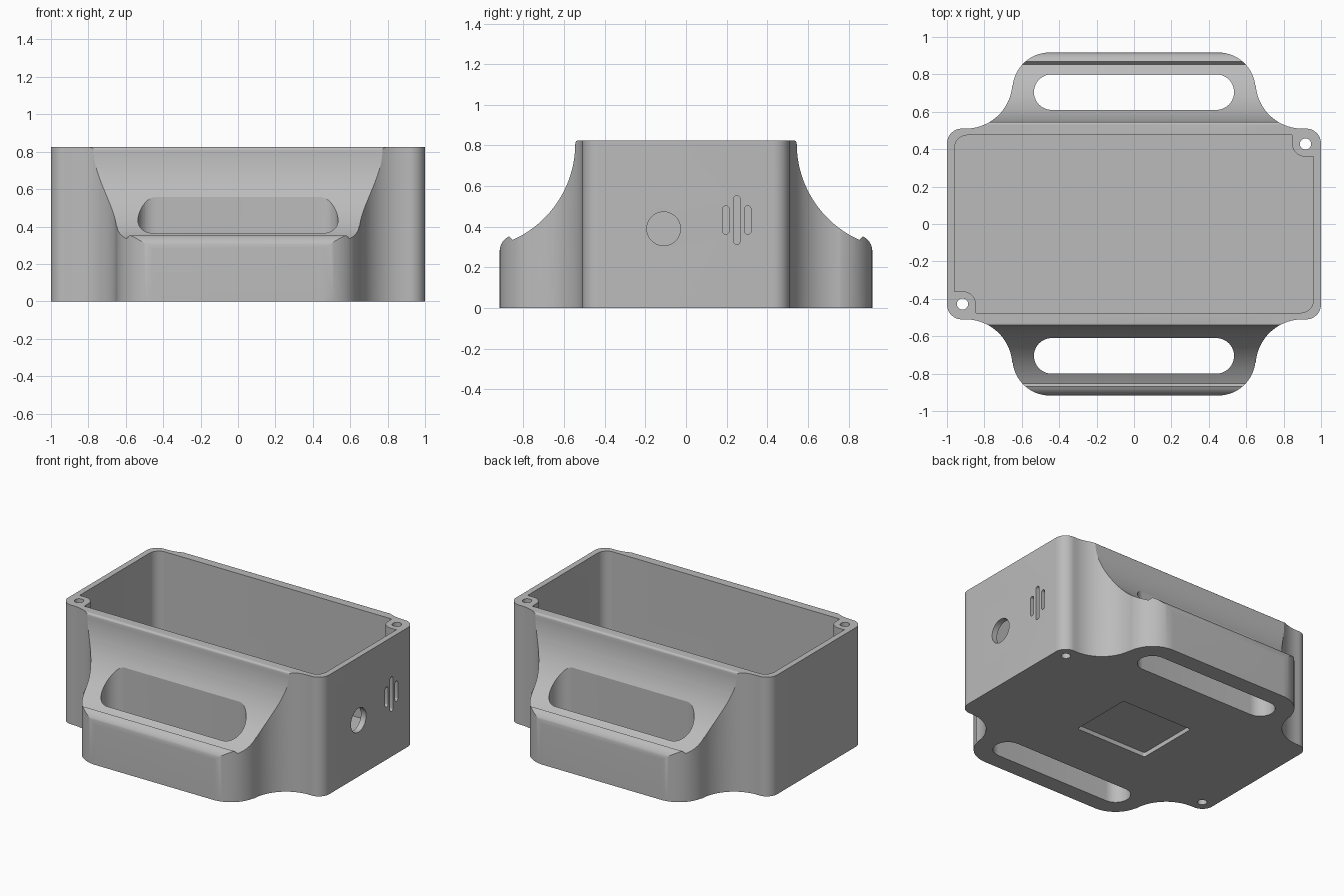
import bpy, bmesh, math
from mathutils import Matrix, Vector

if "Cube" in bpy.data.objects:
    bpy.data.objects.remove(bpy.data.objects["Cube"])

HEIGHT, FLOOR = 0.825, 0.075

grey = bpy.data.materials.new("plain grey")
grey.diffuse_color = (0.5, 0.5, 0.5, 1)
grey.use_nodes = True
grey.node_tree.nodes["Principled BSDF"].inputs["Base Color"].default_value = grey.diffuse_color


def arc(cx, cy, r, a0, a1, n=16):
    """Points on a circular arc, angles in degrees."""
    return [(cx + r * math.cos(math.radians(a0 + (a1 - a0) * i / n)),
             cy + r * math.sin(math.radians(a0 + (a1 - a0) * i / n))) for i in range(n + 1)]


def rounded_rect(cx, cy, hx, hy, r, n=10):
    pts = []
    for sx, sy, a in ((1, 1, 0), (-1, 1, 90), (-1, -1, 180), (1, -1, 270)):
        pts += arc(cx + sx * (hx - r), cy + sy * (hy - r), r, a, a + 90, n)
    return pts


def prism(name, pts, lo, hi, along_x=False):
    """Extrude a profile along z, or a (y, z) profile along x."""
    clean = []
    for p in pts:
        if not clean or (Vector(p) - Vector(clean[-1])).length > 1e-4:
            clean.append(p)
    if (Vector(clean[0]) - Vector(clean[-1])).length < 1e-4:
        clean.pop()
    bm = bmesh.new()
    face = bm.faces.new([bm.verts.new((x, y, lo)) for x, y in clean])
    top = bmesh.ops.extrude_face_region(bm, geom=[face])["geom"]
    bmesh.ops.translate(bm, vec=(0, 0, hi - lo),
                        verts=[g for g in top if isinstance(g, bmesh.types.BMVert)])
    if along_x:
        bm.transform(Matrix(((0, 0, 1, 0), (1, 0, 0, 0), (0, 1, 0, 0), (0, 0, 0, 1))))
    bmesh.ops.recalc_face_normals(bm, faces=bm.faces)
    me = bpy.data.meshes.new(name)
    bm.to_mesh(me)
    bm.free()
    me.materials.append(grey)
    ob = bpy.data.objects.new(name, me)
    bpy.context.collection.objects.link(ob)
    return ob


def combine(target, tool, operation):
    """Apply a boolean and discard the tool."""
    mod = target.modifiers.new("cut", 'BOOLEAN')
    mod.operation, mod.solver, mod.object = operation, 'EXACT', tool
    bpy.context.view_layer.objects.active = target
    bpy.ops.object.modifier_apply(modifier=mod.name)
    bpy.data.objects.remove(tool)


# Plan outline: rounded corner, concave sweep, rounded handle corner
quarter = (arc(0.92, 0.43, 0.08, 0, 90, 12)
           + arc(0.90, 0.76, 0.25, 270, 180, 24)
           + arc(0.45, 0.717, 0.20, 0, 90, 20))
half = quarter + [(-x, y) for x, y in reversed(quarter)]
body = prism("enclosure_body", half + [(-x, -y) for x, y in half], 0, HEIGHT)

# Side outline: rounded rim, concave flare, rounded handle edge
side = (arc(0.53, HEIGHT - 0.015, 0.015, 90, 0, 5)
        + arc(0.545 + 0.52, HEIGHT - 0.015, 0.52, 180, 246, 32)
        + arc(0.837, 0.28, 0.08, 66, 0, 8) + [(0.917, -0.1)])
side += [(-y, z) for y, z in reversed(side)]
combine(body, prism("side_outline", side, -1.2, 1.2, True), 'INTERSECT')

# Cavity, leaving two screw bosses in opposite corners
cavity = prism("cavity", rounded_rect(0, 0, 0.96, 0.475, 0.07), FLOOR, 1)
for s in (1, -1):
    boss = arc(0.915, 0.43, 0.07, 180, 270, 12) + [(1.1, 0.36), (1.1, 0.6), (0.845, 0.6)]
    combine(cavity, prism("boss", [(s * x, s * y) for x, y in boss], 0, 1.1), 'DIFFERENCE')
combine(body, cavity, 'DIFFERENCE')

for s in (1, -1):
    # Screw holes
    combine(body, prism("screw_hole", arc(s * 0.917, s * 0.428, 0.03, 0, 360, 24), -0.1, 1), 'DIFFERENCE')
    # Handle slots
    combine(body, prism("handle_slot", rounded_rect(0, s * 0.705, 0.535, 0.095, 0.0949), -0.1, 1), 'DIFFERENCE')

# Round port and three vent slits in the right wall
combine(body, prism("port", arc(-0.11, 0.39, 0.083, 0, 360, 48), 0.9, 1.1, True), 'DIFFERENCE')
for y, h in ((0.196, 0.07), (0.25, 0.12), (0.304, 0.07)):
    combine(body, prism("vent", rounded_rect(y, 0.433, 0.016, h, 0.0159, 5), 0.9, 1.1, True), 'DIFFERENCE')

# Shallow rectangular recess underneath
combine(body, prism("recess", rounded_rect(0, 0, 0.275, 0.225, 0.015, 4), -0.1, 0.03), 'DIFFERENCE')

body.select_set(True)
bpy.context.view_layer.objects.active = body
bpy.ops.object.shade_smooth_by_angle(angle=math.radians(25))
